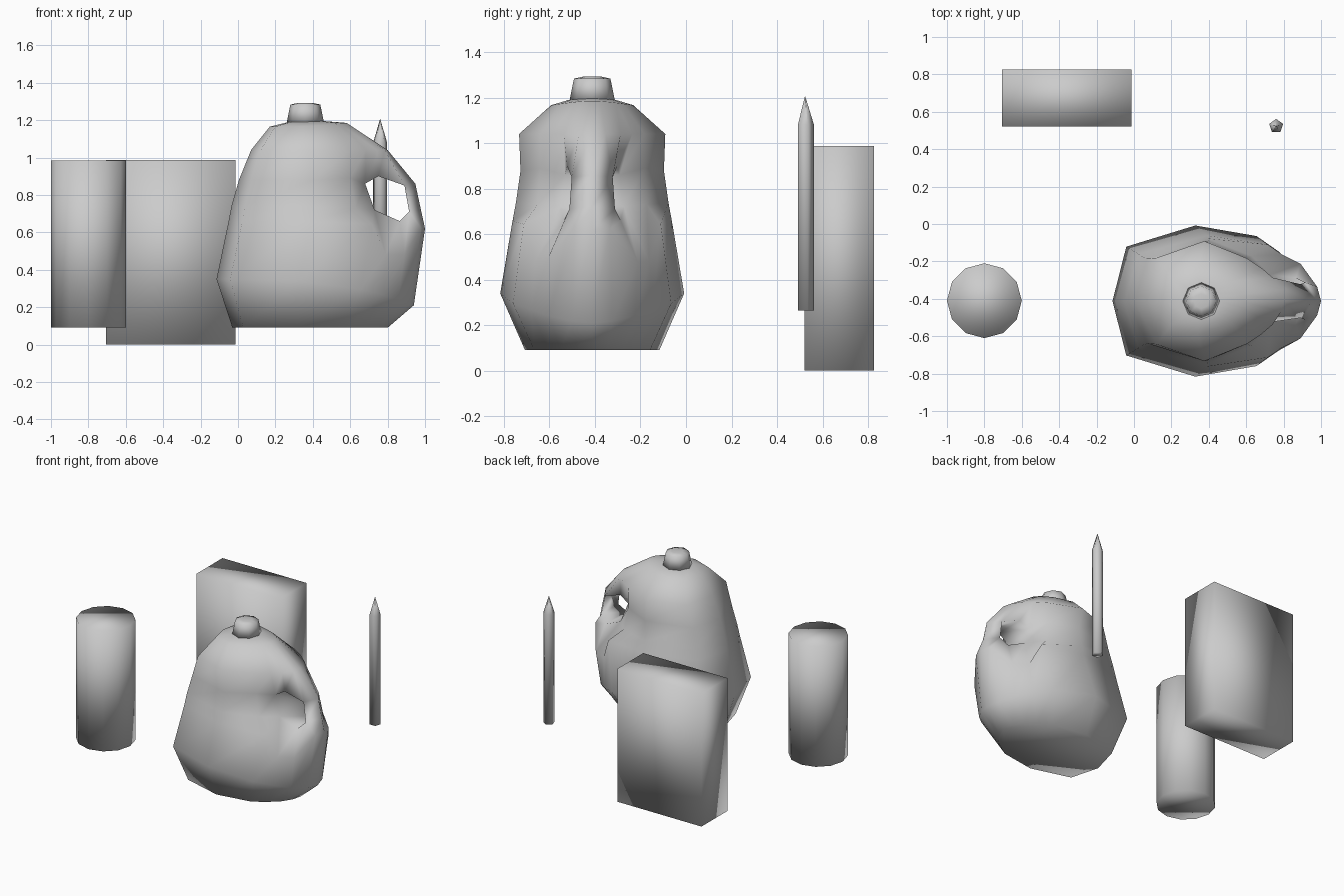
import bpy, bmesh
from math import sin, cos, pi

if "Cube" in bpy.data.objects:
    bpy.data.objects.remove(bpy.data.objects["Cube"])


def finish(name, bm):
    bmesh.ops.recalc_face_normals(bm, faces=bm.faces)
    me = bpy.data.meshes.new(name)
    bm.to_mesh(me)
    bm.free()
    me.shade_smooth()
    ob = bpy.data.objects.new(name, me)
    bpy.context.collection.objects.link(ob)
    return ob


def loft(rings, skip=()):
    """Skin a stack of closed rings, capping both ends; skip = (row, column) gaps."""
    bm = bmesh.new()
    vs = [[bm.verts.new(p) for p in r] for r in rings]
    n = len(rings[0])
    for i in range(len(vs) - 1):
        for j in range(n):
            k = (j + 1) % n
            if (i, j) not in skip:
                bm.faces.new((vs[i][j], vs[i][k], vs[i + 1][k], vs[i + 1][j]))
    bm.faces.new(vs[0])
    bm.faces.new(vs[-1])
    return bm, vs


def lathe(name, x, y, sides, profile):
    rings = [[(x + r * sin(2 * pi * k / sides), y + r * cos(2 * pi * k / sides), z)
              for k in range(sides)] for r, z in profile]
    return finish(name, loft(rings)[0])


# can, marker and carton
lathe("can", -0.8, -0.41, 12, [(0.2, 0.09), (0.2, 0.985)])
lathe("marker", 0.76, 0.523, 5, [(0.039, 0.265), (0.039, 1.08), (0.001, 1.205)])
box = [(-0.705, 0.52), (-0.013, 0.52), (-0.013, 0.825), (-0.705, 0.825)]
finish("carton", loft([[(x, y, z) for x, y in box] for z in (0, 0.987)])[0])

# jug body: one teardrop outline (position, width), scaled to each level
CY = -0.412
outline = [(0, 0), (.07, .72), (.42, 1), (.73, .86), (.84, .66), (.92, .47), (.98, .22), (1, 0)]
# each level: nose x, handle x, half width, nose z, handle z, rear pinch
levels = [(-.03, .8, .295, .09, .09, 1), (-.115, .94, .404, .35, .21, 1),
          (-.05, 1, .35, .66, .62, 1), (-.035, .978, .335, .74, .72, 1),
          (.005, .948, .315, .88, .86, 1), (.07, .8, .321, 1.04, 1.04, .83),
          (.17, .58, .18, 1.165, 1.185, .88), (.27, .455, .1, 1.19, 1.195, 1)]
# points pulled in around the handle hole
pulled = {(2, 4): (.79, .25, .48), (2, 5): (.89, .2, .48),
          (3, 3): (.63, .24, .73), (3, 4): (.73, .14, .72),
          (3, 5): (.865, .125, .66), (3, 6): (.915, .1, .71),
          (4, 3): (.6, .23, .89), (4, 4): (.68, .12, .86),
          (4, 5): (.75, .11, .9), (4, 6): (.89, .09, .85)}
rings = []
for i, (x0, x1, hw, z0, z1, pinch) in enumerate(levels):
    half = [pulled.get((i, j), (x0 + (x1 - x0) * t,
                                hw * w * (pinch if t > .6 else 1),
                                z0 + (z1 - z0) * t ** 3))
            for j, (t, w) in enumerate(outline)]
    rings.append([(x, CY - w, z) for x, w, z in half]
                 + [(x, CY + w, z) for x, w, z in half[-2:0:-1]])
bm, vs = loft(rings, skip={(3, 4), (3, 5), (3, 8), (3, 9)})

# handle hole: bridge the two side openings through the body
front = [vs[3][4], vs[3][5], vs[3][6], vs[4][6], vs[4][5], vs[4][4]]
back = [vs[3][10], vs[3][9], vs[3][8], vs[4][8], vs[4][9], vs[4][10]]
for i in range(6):
    k = (i + 1) % 6
    bm.faces.new((front[i], front[k], back[k], back[i]))
finish("jug_body", bm)

# screw cap on top of the jug
lathe("jug_cap", 0.36, CY, 8, [(0.1, 1.185), (0.08, 1.283), (0.04, 1.292)])
